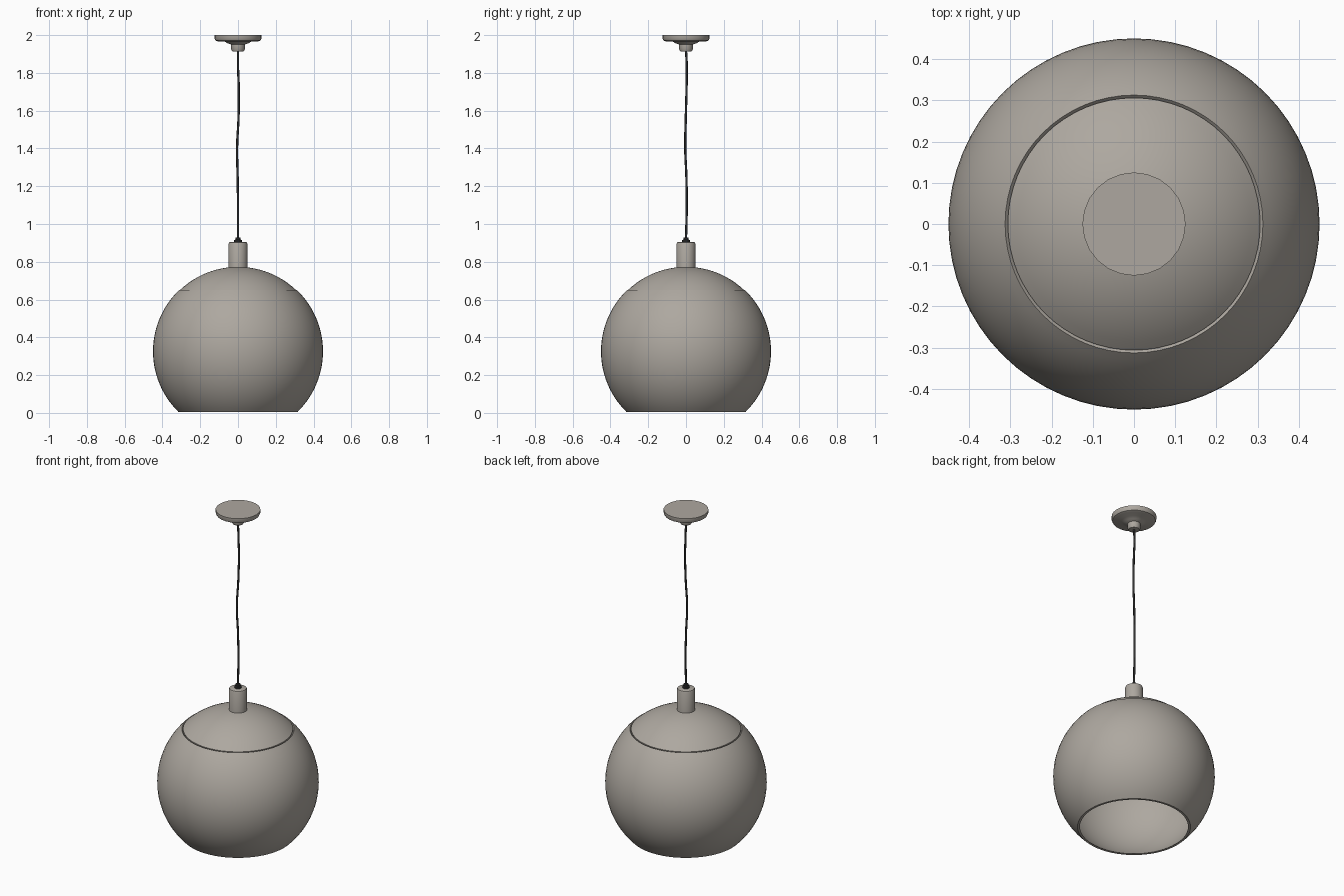
import bpy, bmesh, math

cube = bpy.data.objects.get("Cube")
if cube:
    bpy.data.objects.remove(cube)


def material(name, rgb):
    m = bpy.data.materials.new(name)
    m.use_nodes = True
    m.diffuse_color = (*rgb, 1)
    m.node_tree.nodes["Principled BSDF"].inputs["Base Color"].default_value = (*rgb, 1)
    return m


grey = material("warm grey", (0.42, 0.39, 0.35))
dark = material("dark cord", (0.03, 0.03, 0.03))


def lathe(name, profile, sides, mat, closed=False, angle=35):
    """Spin (radius, height) points about z; radius 0 makes a pole."""
    bm = bmesh.new()
    verts = [bm.verts.new((r, 0, z)) for r, z in profile]
    pairs = list(zip(verts, verts[1:]))
    if closed:
        pairs.append((verts[-1], verts[0]))
    edges = [bm.edges.new(p) for p in pairs]
    bmesh.ops.spin(bm, geom=verts + edges, cent=(0, 0, 0), axis=(0, 0, 1),
                   angle=math.tau, steps=sides, use_merge=False)
    bmesh.ops.remove_doubles(bm, verts=bm.verts, dist=0.0001)
    bmesh.ops.recalc_face_normals(bm, faces=bm.faces)
    mesh = bpy.data.meshes.new(name)
    bm.to_mesh(mesh)
    bm.free()
    mesh.materials.append(mat)
    obj = bpy.data.objects.new(name, mesh)
    bpy.context.collection.objects.link(obj)
    bpy.ops.object.select_all(action="DESELECT")
    obj.select_set(True)
    bpy.context.view_layer.objects.active = obj
    bpy.ops.object.shade_smooth_by_angle(angle=math.radians(angle))
    return obj


CENTRE = 0.326


def arc(radius, start, end, steps):
    """Points on the globe's outline between two latitudes in degrees."""
    lats = [math.radians(start + (end - start) * i / steps) for i in range(steps + 1)]
    return [(max(0, radius * math.cos(a)), CENTRE + radius * math.sin(a)) for a in lats]


# Globe shade, open below, with a thin wall
lathe("globe_shade", arc(0.45, -45.6, 46, 28) + arc(0.44, 46, -46.8, 28), 64, grey, closed=True)

# Domed cap, seated just inside the rim of the shade
lathe("shade_cap", [(0.302, 0.635)] + arc(0.447, 46.8, 90, 12), 64, grey)
lathe("cap_lining", arc(0.436, 45, 90, 10), 64, grey)

# Lamp holder sleeve
lathe("holder_sleeve", [(0, 0.755), (0.05, 0.755), (0.05, 0.895), (0.047, 0.902),
                        (0.04, 0.905), (0, 0.905)], 32, grey)

# Cord grip on the sleeve
lathe("cord_grip", [(0, 0.9), (0.02, 0.9), (0.02, 0.915), (0.014, 0.918),
                    (0.014, 0.927), (0, 0.93)], 16, dark)

# Ceiling canopy with its stepped neck
lathe("ceiling_canopy", [(0, 2.0), (0.125, 2.0), (0.125, 1.982), (0.12, 1.972),
                         (0.108, 1.967), (0.07, 1.965), (0.055, 1.957), (0.036, 1.95),
                         (0.036, 1.925), (0.03, 1.914), (0, 1.912)], 24, grey)

# Slightly wavy hanging cord
curve = bpy.data.curves.new("hanging_cord", "CURVE")
curve.dimensions = "3D"
curve.bevel_depth = 0.006
curve.bevel_resolution = 2
curve.use_fill_caps = True
path = [(0, 0, 0.92), (0, 0.004, 1.1), (-0.002, 0.002, 1.25), (-0.005, -0.004, 1.4),
        (0.003, -0.001, 1.57), (0.004, 0.003, 1.72), (0, 0.004, 1.84), (0, 0, 1.92)]
spline = curve.splines.new("BEZIER")
spline.bezier_points.add(len(path) - 1)
for point, co in zip(spline.bezier_points, path):
    point.co = co
    point.handle_left_type = point.handle_right_type = "AUTO"
curve.materials.append(dark)
bpy.context.collection.objects.link(bpy.data.objects.new("hanging_cord", curve))
